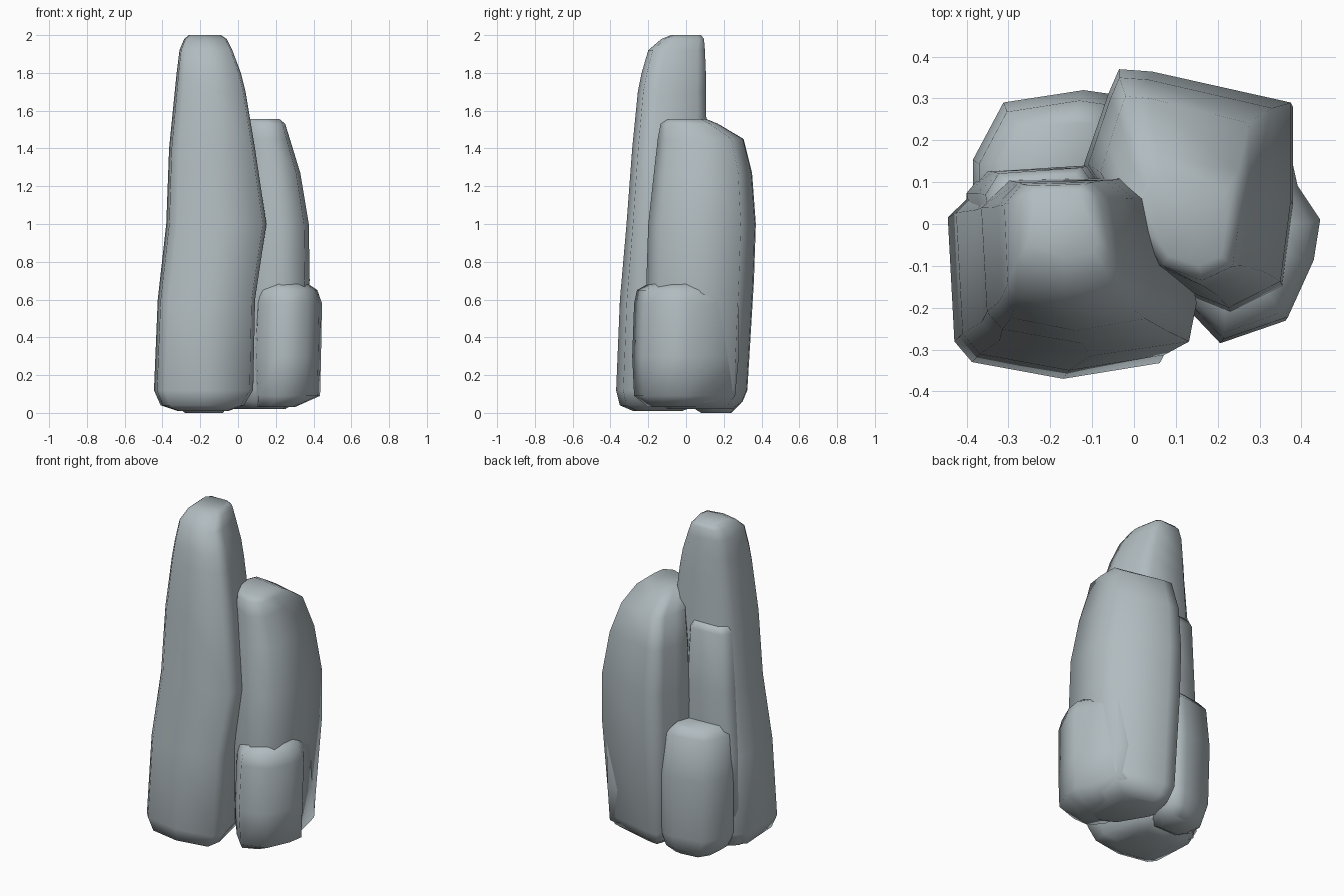
import bpy, bmesh

stone_mat = bpy.data.materials.new("blue_grey_stone")
stone_mat.diffuse_color = (0.44, 0.50, 0.525, 1)


def stone(name, outline, levels):
    """Loft a normalised outline through levels of (z, xmin, xmax, ymin, ymax)."""
    bm = bmesh.new()
    rings = []
    for z, x0, x1, y0, y1 in levels:
        rings.append([bm.verts.new(((x0 + x1) / 2 + u * (x1 - x0) / 2,
                                    (y0 + y1) / 2 + v * (y1 - y0) / 2, z))
                      for u, v in outline])
    n = len(outline)
    for a, b in zip(rings, rings[1:]):
        for i in range(n):
            j = (i + 1) % n
            bm.faces.new((a[i], a[j], b[j], b[i]))
    bm.faces.new(rings[0])
    bm.faces.new(rings[-1])
    bmesh.ops.recalc_face_normals(bm, faces=bm.faces)
    for f in bm.faces:
        f.smooth = True
    me = bpy.data.meshes.new(name)
    bm.to_mesh(me)
    bm.free()
    me.materials.append(stone_mat)
    ob = bpy.data.objects.new(name, me)
    bpy.context.collection.objects.link(ob)
    return ob


# Tallest pillar, front left
stone("tall_pillar",
      [(-1, .64), (-.7, .97), (.5, 1), (.78, .75), (1, -.4), (.93, -.84),
       (.05, -1), (-.78, -.83), (-.94, -.62)],
      [(0.01, -.32, -.05, -.28, -.02), (0.04, -.41, .03, -.35, .06),
       (0.12, -.445, .08, -.37, .10), (0.6, -.425, .09, -.35, .11),
       (1.0, -.38, .15, -.315, .11), (1.4, -.365, .09, -.285, .11),
       (1.7, -.335, .04, -.255, .105), (1.8, -.325, .015, -.235, .105),
       (1.92, -.31, -.03, -.20, .10), (1.98, -.285, -.06, -.13, .095),
       (2.0, -.26, -.09, -.08, .08)])

# Second pillar, back right
stone("broad_pillar",
      [(-.76, .8), (-.66, 1), (-.34, .98), (1, .72), (1, -.1), (.9, -.78),
       (.4, -1), (-.25, -.77), (-1, .2), (-.88, .5)],
      [(0.02, -.02, .25, -.1, .25), (0.06, -.08, .32, -.15, .30),
       (0.12, -.10, .345, -.18, .325), (0.7, -.12, .38, -.21, .36),
       (1.0, -.12, .375, -.20, .37), (1.27, -.11, .33, -.17, .35),
       (1.45, -.08, .275, -.15, .305), (1.53, -.04, .25, -.135, .17),
       (1.555, 0, .22, -.10, .11)])

# Low stone, front right, running back along the side of the second pillar
stone("low_front_stone",
      [(-.75, -.6), (-.2, -1), (.6, -.81), (.92, -.32), (1, .03), (.72, .32),
       (.5, 1), (-.7, 1), (-1, .2)],
      [(0.03, .08, .30, -.20, .20), (0.09, .06, .435, -.275, .26),
       (0.3, .05, .44, -.285, .28), (0.58, .06, .445, -.275, .28),
       (0.65, .08, .42, -.26, .25), (0.69, .12, .36, -.19, .18)])

# Low stone, back left
stone("low_back_stone",
      [(-1, .1), (-.6, .84), (.45, 1), (.87, .94), (1, 0), (.5, -1),
       (-.7, -1), (-1, -.5)],
      [(0.0, -.28, -.08, .08, .24), (0.05, -.35, -.04, 0, .29),
       (0.13, -.38, -.02, -.05, .31), (0.5, -.385, -.02, -.05, .32),
       (0.75, -.37, -.04, -.04, .295), (0.80, -.32, -.08, .02, .25)])

# Narrow ledge stone leaning on the back of the tall pillar
stone("back_ledge_stone",
      [(-1, .45), (-.75, .88), (.8, 1), (1, .7), (1, -1), (-.8, -1)],
      [(0.05, -.40, -.05, -.10, .10), (0.6, -.40, -.06, -.10, .14),
       (1.0, -.375, -.08, -.10, .14), (1.36, -.355, -.10, -.10, .135),
       (1.40, -.335, -.12, -.08, .12)])
